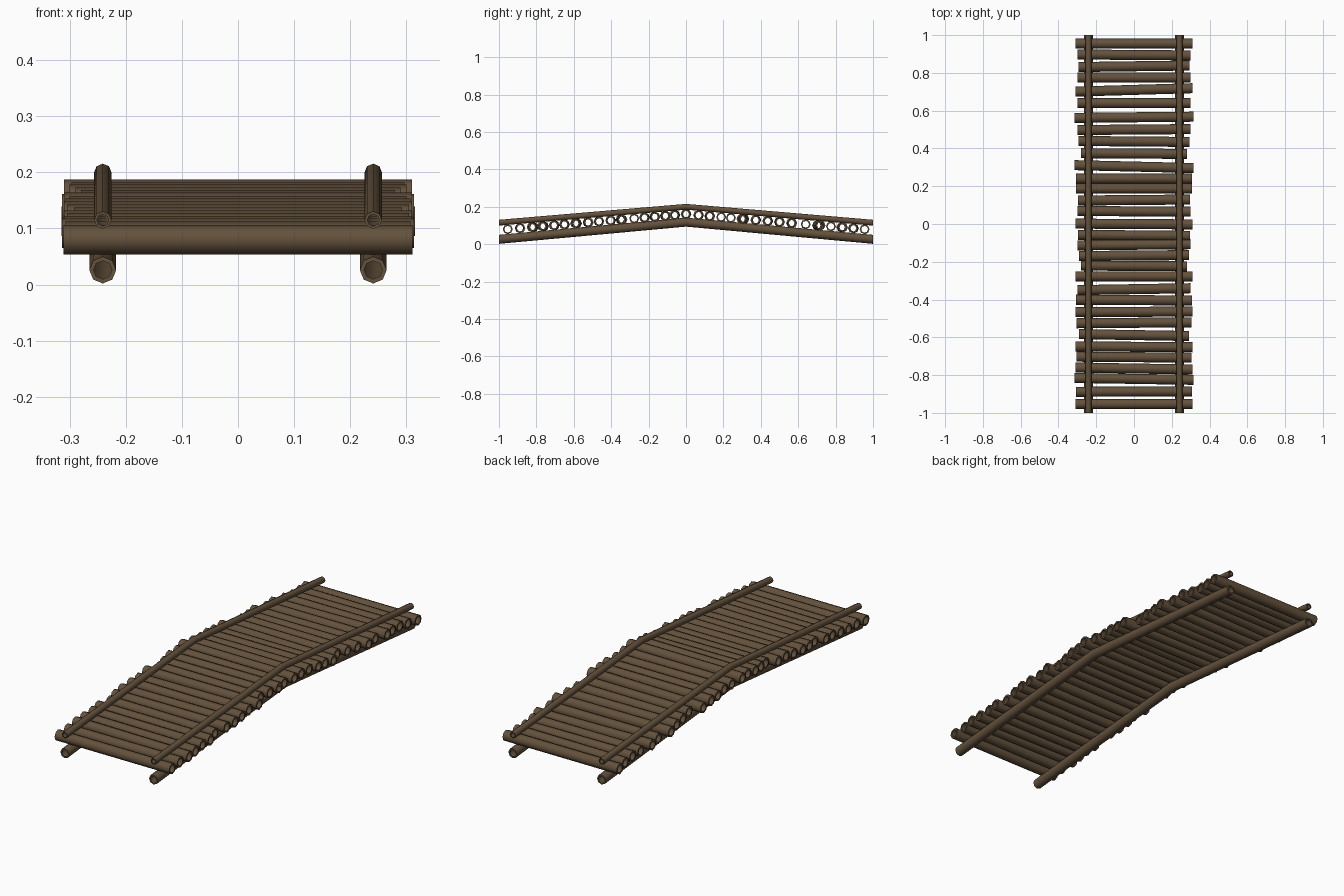
import bpy, bmesh, math
from mathutils import Vector

if "Cube" in bpy.data.objects:
    bpy.data.objects.remove(bpy.data.objects["Cube"])

wood = bpy.data.materials.new("brown wood")
wood.diffuse_color = (0.125, 0.082, 0.045, 1)
wood.use_nodes = True
wood.node_tree.nodes["Principled BSDF"].inputs["Base Color"].default_value = wood.diffuse_color
SIDES = 8


def log(name, path, radius, axis):
    """Open-ended hollow log swept along a path, with a narrow rim at each end.
    axis: 0 = runs along x, 1 = runs along y (rings stand square to it)."""
    bm = bmesh.new()

    def ring(p, r):
        out = []
        for i in range(SIDES):
            a = 2 * math.pi * i / SIDES
            c, s = r * math.cos(a), r * math.sin(a)
            off = Vector((0, c, s)) if axis == 0 else Vector((-c, 0, s))
            out.append(bm.verts.new(Vector(p) + off))
        return out

    rings = [ring(path[0], radius * 0.68)]
    rings += [ring(p, radius) for p in path]
    rings.append(ring(path[-1], radius * 0.68))
    for a, b in zip(rings, rings[1:]):
        for i in range(SIDES):
            j = (i + 1) % SIDES
            bm.faces.new((a[i], a[j], b[j], b[i]))
    # make normals point away from the log's core
    bmesh.ops.recalc_face_normals(bm, faces=bm.faces)
    f = max(bm.faces, key=lambda f: f.calc_center_median().z)
    if f.normal.z < 0:
        bmesh.ops.reverse_faces(bm, faces=bm.faces)
    me = bpy.data.meshes.new(name)
    bm.to_mesh(me)
    bm.free()
    me.materials.append(wood)
    ob = bpy.data.objects.new(name, me)
    bpy.context.collection.objects.link(ob)
    bpy.context.view_layer.objects.active = ob
    bpy.ops.object.select_all(action='DESELECT')
    ob.select_set(True)
    bpy.ops.object.shade_smooth_by_angle(angle=math.radians(50))
    return ob


# bent support beams and kerb rails on both sides
for side, x in (("left", -0.241), ("right", 0.241)):
    log(side + "_beam", [(x, -1, 0.026), (x, 0, 0.118), (x, 1, 0.026)], 0.024, 1)
    log(side + "_rail", [(x, -1, 0.115), (x, 0, 0.2), (x, 1, 0.115)], 0.0155, 1)

# deck logs: y position, half length, sideways skew (right end minus left end)
deck = [
    (0.955, .31, 0), (0.895, .30, -.005), (0.835, .293, .008), (0.775, .298, 0),
    (0.71, .31, .018), (0.64, .30, 0), (0.565, .315, .006), (0.50, .30, .005),
    (0.437, .293, -.005), (0.373, .28, -.004), (0.304, .314, -.015), (0.24, .307, 0),
    (0.188, .307, 0), (0.127, .297, .005), (0.067, .30, -.004), (0.0, .31, -.004),
    (-0.06, .297, -.005), (-0.11, .30, .006), (-0.167, .29, .005), (-0.222, .28, -.004),
    (-0.277, .31, 0), (-0.345, .30, .01), (-0.403, .307, -.004), (-0.465, .31, .003),
    (-0.523, .305, .005), (-0.588, .292, -.01), (-0.65, .31, -.005), (-0.705, .305, -.005),
    (-0.765, .31, -.01), (-0.82, .314, -.01), (-0.887, .307, .003), (-0.953, .311, 0),
]
for n, (y, half, skew) in enumerate(deck):
    z = 0.161 - 0.085 * abs(y)
    log(f"deck_log_{n + 1}", [(-half, y - skew / 2, z), (half, y + skew / 2, z)], 0.0265, 0)
